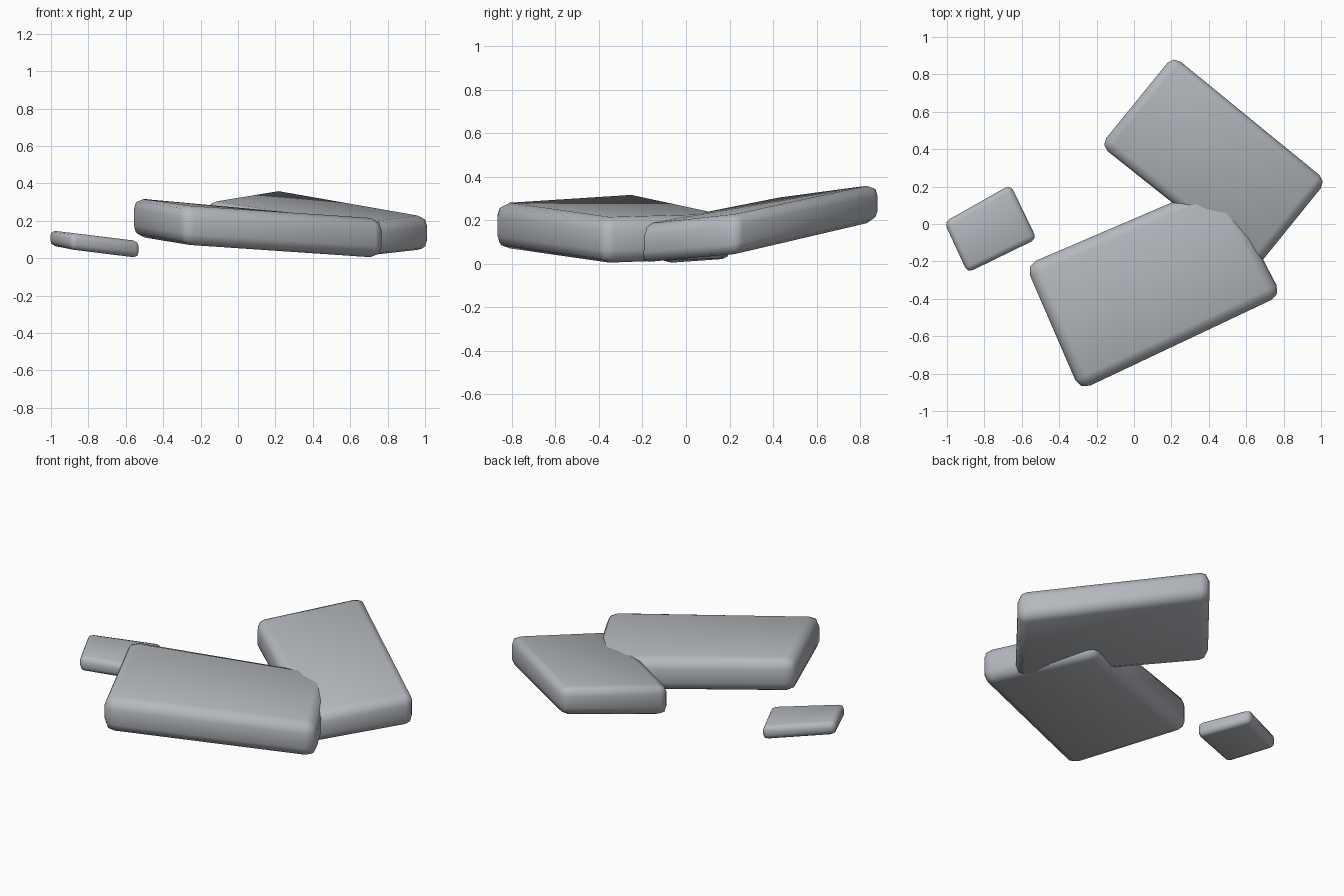
import bpy
import bmesh

cube = bpy.data.objects.get("Cube")
if cube:
    bpy.data.objects.remove(cube)

# One plain stone colour
stone = bpy.data.materials.new("blue grey stone")
stone.use_nodes = True
colour = (0.46, 0.48, 0.51, 1)
stone.diffuse_color = colour
stone.node_tree.nodes["Principled BSDF"].inputs["Base Color"].default_value = colour


def slab(name, corners, rounding):
    """Tilted slab from four corners, counter-clockwise: x, y, bottom z, top z."""
    bm = bmesh.new()
    low = [bm.verts.new((x, y, b)) for x, y, b, t in corners]
    high = [bm.verts.new((x, y, t)) for x, y, b, t in corners]
    bm.faces.new(low[::-1])
    bm.faces.new(high)
    for i in range(4):
        j = (i + 1) % 4
        bm.faces.new((low[i], low[j], high[j], high[i]))
    # Worn, rounded edges
    bmesh.ops.bevel(bm, geom=bm.edges[:], offset=rounding, segments=2,
                    profile=0.5, affect='EDGES', clamp_overlap=True)
    bmesh.ops.recalc_face_normals(bm, faces=bm.faces[:])
    for face in bm.faces:
        face.smooth = True
    mesh = bpy.data.meshes.new(name)
    bm.to_mesh(mesh)
    bm.free()
    mesh.materials.append(stone)
    obj = bpy.data.objects.new(name, mesh)
    bpy.context.collection.objects.link(obj)


# Large front slab, its back corner tucked into the rear slab
slab("front_slab", [(-0.29, -0.89, 0.07, 0.28), (0.79, -0.38, 0.0, 0.21),
                    (0.47, 0.23, 0.02, 0.225), (-0.58, -0.22, 0.12, 0.325)], 0.06)

# Rear slab, raised at the back
slab("rear_slab", [(0.65, -0.24, 0.0, 0.175), (1.03, 0.23, 0.04, 0.225),
                   (0.21, 0.90, 0.20, 0.37), (-0.18, 0.42, 0.12, 0.305)], 0.05)

# Small separate stone
slab("small_slab", [(-0.89, -0.26, 0.045, 0.135), (-0.52, -0.08, 0.0, 0.09),
                    (-0.66, 0.21, 0.02, 0.105), (-1.015, 0.01, 0.07, 0.15)], 0.03)
